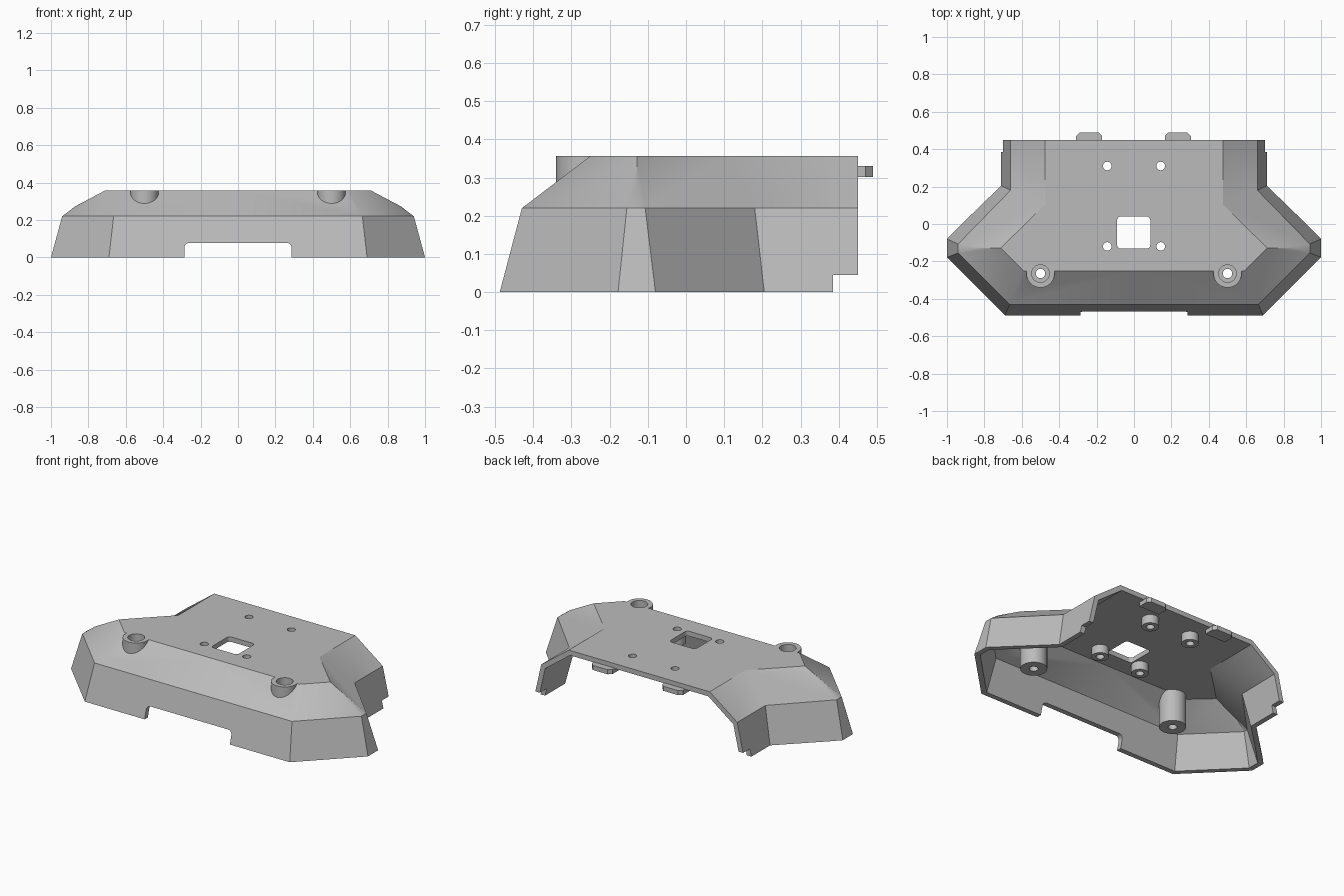
import bpy, bmesh, math
from mathutils import Vector

cube = bpy.data.objects.get("Cube")
if cube:
    bpy.data.objects.remove(cube)

grey = bpy.data.materials.new("plain grey")
grey.use_nodes = True
COLOUR = (0.5, 0.5, 0.5, 1)
grey.diffuse_color = COLOUR
grey.node_tree.nodes["Principled BSDF"].inputs["Base Color"].default_value = COLOUR

MID, TOP, WALL = 0.22, 0.357, 0.03
BACK = 0.45
BOSS_Y = -0.265


def new_object(name, bm):
    mesh = bpy.data.meshes.new(name)
    bm.to_mesh(mesh)
    bm.free()
    mesh.materials.append(grey)
    obj = bpy.data.objects.new(name, mesh)
    bpy.context.collection.objects.link(obj)
    return obj


def activate(obj):
    bpy.ops.object.select_all(action="DESELECT")
    obj.select_set(True)
    bpy.context.view_layer.objects.active = obj


def apply_modifier(obj, kind, **settings):
    mod = obj.modifiers.new(kind.title(), kind)
    for key, value in settings.items():
        setattr(mod, key, value)
    activate(obj)
    bpy.ops.object.modifier_apply(modifier=mod.name)


def smooth(obj):
    activate(obj)
    bpy.ops.object.shade_smooth_by_angle(angle=math.radians(32))


def prism(name, outline, direction):
    """Extrude a flat outline of 3D points along a direction."""
    bm = bmesh.new()
    face = bm.faces.new([bm.verts.new(p) for p in outline])
    moved = bmesh.ops.extrude_face_region(bm, geom=[face])["geom"]
    bmesh.ops.translate(bm, vec=direction, verts=[v for v in moved if isinstance(v, bmesh.types.BMVert)])
    bmesh.ops.recalc_face_normals(bm, faces=bm.faces)
    return new_object(name, bm)


def box(name, x0, x1, y0, y1, z0, z1):
    return prism(name, [(x0, y0, z0), (x1, y0, z0), (x1, y1, z0), (x0, y1, z0)], (0, 0, z1 - z0))


def rounded(x0, x1, y0, y1, r, steps=5):
    """Rounded rectangle as 2D points."""
    points = []
    corners = [(x1 - r, y1 - r), (x0 + r, y1 - r), (x0 + r, y0 + r), (x1 - r, y0 + r)]
    for i, (cx, cy) in enumerate(corners):
        for k in range(steps + 1):
            a = math.pi / 2 * (i + k / steps)
            points.append((cx + r * math.cos(a), cy + r * math.sin(a)))
    return points


def rod(name, x, y, r, z0, z1, sides=32):
    ring = [(x + r * math.cos(math.tau * i / sides), y + r * math.sin(math.tau * i / sides), z0)
            for i in range(sides)]
    return prism(name, ring, (0, 0, z1 - z0))


def cut(obj, cutter):
    apply_modifier(obj, "BOOLEAN", operation="DIFFERENCE", solver="EXACT", object=cutter)
    bpy.data.objects.remove(cutter)


def lathe(name, x, y, profile, sides=32):
    """Closed ring profile of (radius, z) points turned about a vertical axis."""
    bm = bmesh.new()
    rings = []
    for i in range(sides):
        a = math.tau * i / sides
        rings.append([bm.verts.new((x + r * math.cos(a), y + r * math.sin(a), z)) for r, z in profile])
    n = len(profile)
    for i in range(sides):
        a, b = rings[i], rings[(i + 1) % sides]
        for k in range(n):
            bm.faces.new((a[k], b[k], b[(k + 1) % n], a[(k + 1) % n]))
    bmesh.ops.recalc_face_normals(bm, faces=bm.faces)
    obj = new_object(name, bm)
    smooth(obj)
    return obj


# Outer skin of the left half; it overshoots below and behind, to be trimmed
base = [(0, -0.488), (0.69, -0.488), (1, -0.178), (1, -0.08), (0.71, 0.205), (0.71, 0.55)]
middle = [(0, -0.43), (0.665, -0.43), (0.94, -0.155), (0.94, -0.107), (0.66, 0.18), (0.66, 0.55)]
top = [(0, -0.25), (0.59, -0.25), (0.712, -0.128), (0.475, 0.105), (0.475, 0.55), (0, 0.55)]

bm = bmesh.new()
m = [bm.verts.new((x, y, MID)) for x, y in middle]
b = []
for (bx, by), (mx, my) in zip(base, middle):
    low, high = Vector((bx, by, 0)), Vector((mx, my, MID))
    b.append(bm.verts.new(low + (low - high) * 0.3))
t = [bm.verts.new((x, y, TOP)) for x, y in top]
ridge = bm.verts.new((0.87, -0.13, 0.273))
for i in range(len(b) - 1):
    bm.faces.new((b[i], b[i + 1], m[i + 1], m[i]))
for face in [(m[0], m[1], t[1], t[0]), (m[1], m[2], t[2], t[1]), (m[2], ridge, t[2]),
             (m[2], m[3], ridge), (m[3], t[2], ridge), (m[3], m[4], t[3], t[2]),
             (m[4], m[5], t[4], t[3]), t]:
    bm.faces.new(face)
shell = new_object("shell", bm)
apply_modifier(shell, "MIRROR", use_clip=True)
apply_modifier(shell, "SOLIDIFY", thickness=WALL, offset=-1, use_even_offset=True)

# Trim the rim, the rear opening, the rear foot steps and the front slot
cut(shell, box("trim", -2, 2, -2, 2, -1, 0))
cut(shell, box("trim", -2, 2, BACK, 2, -1, 1))
cut(shell, box("trim", -2, 2, 0.385, 2, -1, 0.045))
slot = [(x, -0.6, z) for x, z in rounded(-0.287, 0.287, -0.2, 0.077, 0.025)]
cut(shell, prism("slot", slot, (0, 0.3, 0)))

# Square window in the top plate
window = [(x, y, 0.2) for x, y in rounded(-0.09, 0.087, -0.132, 0.04, 0.02)]
cut(shell, prism("window", window, (0, 0, 0.4)))

# Screw bosses: two deep counterbored posts and four short standoffs
for side, label in ((1, "left"), (-1, "right")):
    cut(shell, rod("bore", side * 0.5, BOSS_Y, 0.068, 0.1, 0.6))
    lathe(label + "_post", side * 0.5, BOSS_Y,
          [(0.025, 0.13), (0.075, 0.13), (0.075, TOP), (0.047, TOP), (0.047, 0.17), (0.025, 0.17)])
    for y, end in ((0.31, "rear"), (-0.12, "front")):
        x = side * 0.143
        cut(shell, rod("hole", x, y, 0.023, 0.2, 0.6))
        lathe(f"{label}_{end}_standoff", x, y,
              [(0.023, 0.275), (0.048, 0.275), (0.048, TOP - WALL + 0.005), (0.023, TOP - WALL + 0.005)])
smooth(shell)

# Rear tabs with clipped corners, tucked under the plate
for x, label in ((0.235, "left"), (-0.24, "right")):
    outline = [(-0.07, 0.41), (0.07, 0.41), (0.07, 0.47), (0.05, 0.49), (-0.05, 0.49), (-0.07, 0.47)]
    prism(label + "_tab", [(x + px, py, 0.302) for px, py in outline], (0, 0, 0.028))
